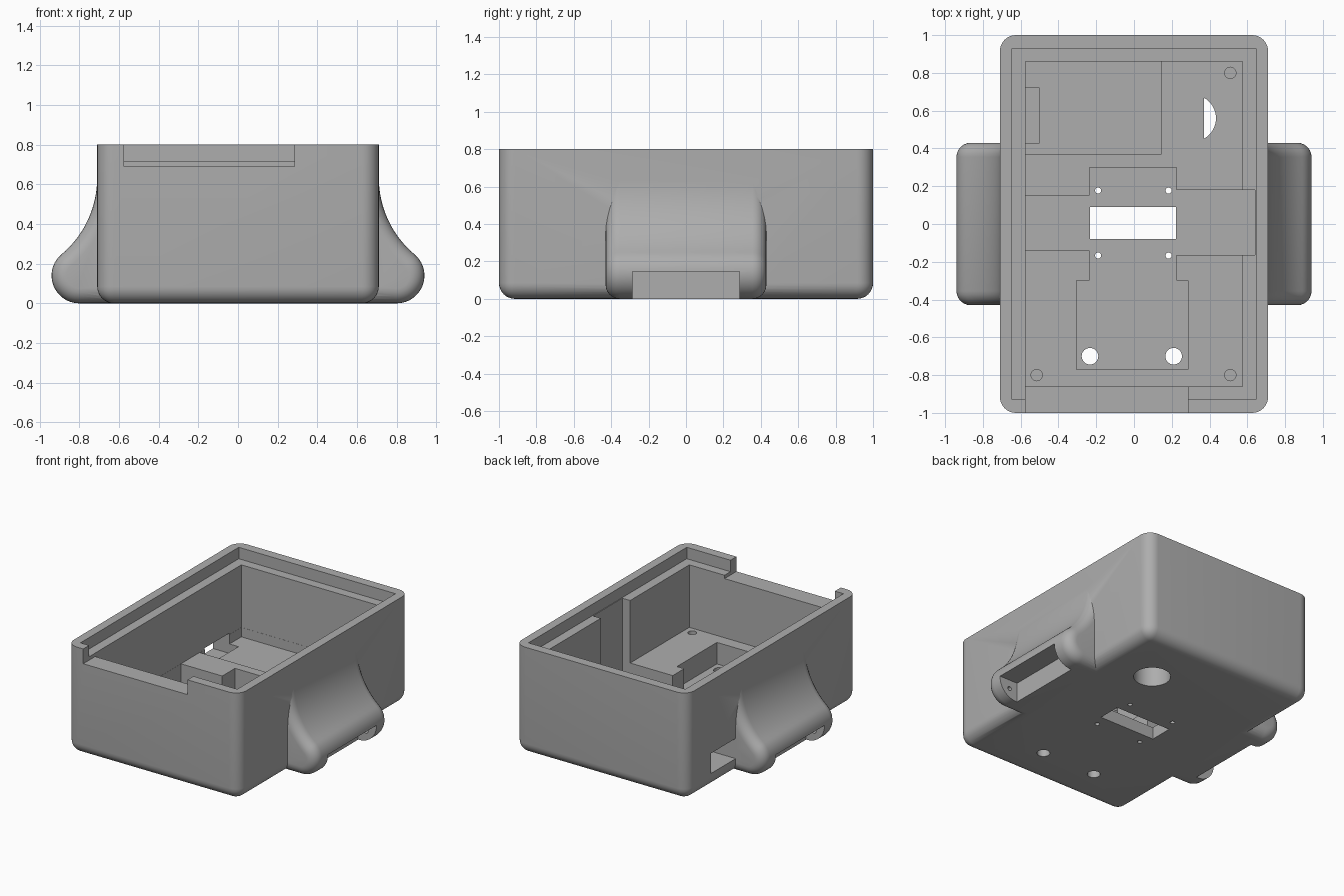
import bpy, bmesh, math
from mathutils import Matrix

default = bpy.data.objects.get("Cube")
if default:
    bpy.data.objects.remove(default, do_unlink=True)

grey = bpy.data.materials.new("plain grey")
grey.use_nodes = True
colour = (0.42, 0.42, 0.42, 1)
grey.diffuse_color = colour
grey.node_tree.nodes["Principled BSDF"].inputs["Base Color"].default_value = colour


def make_object(name, bm):
    bmesh.ops.recalc_face_normals(bm, faces=bm.faces)
    mesh = bpy.data.meshes.new(name)
    bm.to_mesh(mesh)
    bm.free()
    mesh.materials.append(grey)
    obj = bpy.data.objects.new(name, mesh)
    bpy.context.collection.objects.link(obj)
    return obj


def box_mesh(x0, x1, y0, y1, z0, z1):
    bm = bmesh.new()
    centre = Matrix.Translation(((x0 + x1) / 2, (y0 + y1) / 2, (z0 + z1) / 2))
    size = Matrix.Diagonal((x1 - x0, y1 - y0, z1 - z0, 1))
    bmesh.ops.create_cube(bm, size=1, matrix=centre @ size)
    return bm


def prism_mesh(points, depth):
    """Extrude a closed profile of 3D points along the depth vector."""
    bm = bmesh.new()
    face = bm.faces.new([bm.verts.new(p) for p in points])
    side = bmesh.ops.extrude_face_region(bm, geom=[face])["geom"]
    bmesh.ops.translate(bm, vec=depth, verts=[v for v in side if isinstance(v, bmesh.types.BMVert)])
    return bm


def arc(cx, cz, r, start, end, steps):
    angles = [math.radians(start + (end - start) * i / steps) for i in range(steps + 1)]
    return [(cx + r * math.cos(a), cz + r * math.sin(a)) for a in angles]


def combine(target, other, operation):
    mod = target.modifiers.new(operation, 'BOOLEAN')
    mod.operation, mod.solver, mod.object = operation, 'EXACT', other
    bpy.context.view_layer.objects.active = target
    bpy.ops.object.modifier_apply(modifier=mod.name)
    bpy.data.objects.remove(other, do_unlink=True)


def cut_box(*bounds):
    combine(case, make_object("cutter", box_mesh(*bounds)), 'DIFFERENCE')


def cut_hole(x, y, r, z0, z1):
    ring = [(px, py, z0) for px, py in arc(x, y, r, 0, 360, 32)[:-1]]
    combine(case, make_object("cutter", prism_mesh(ring, (0, 0, z1 - z0))), 'DIFFERENCE')


# Case shell with rounded upright and bottom edges
bm = box_mesh(-0.71, 0.71, -1, 1, 0, 0.8)
soft = [e for e in bm.edges if min(v.co.z for v in e.verts) < 0.1]
bmesh.ops.bevel(bm, geom=soft, offset=0.085, segments=8, profile=0.5, affect='EDGES')
case = make_object("case", bm)

# Side lugs: flared profile ending in a round nub, with filleted ends
profile = [(0.6, 0), (0.8, 0)]
profile += arc(0.8, 0.14, 0.14, -90, 50, 20)[1:]
profile += arc(1.214, 0.633, 0.504, 230, 180, 16)[1:]
profile += [(0.708, 0.72), (0.6, 0.72)]
for side in (1, -1):
    bm = prism_mesh([(side * x, -0.43, z) for x, z in profile], (0, 0.86, 0))
    ends = [e for e in bm.edges if abs(e.verts[0].co.y - e.verts[1].co.y) < 0.01]
    bmesh.ops.bevel(bm, geom=ends, offset=0.075, segments=6, profile=0.5, affect='EDGES', clamp_overlap=False)
    combine(case, make_object("lug", bm), 'UNION')

# Lug slots and their pin holes
for side in (1, -1):
    x0, x1 = sorted((side * 0.79, side * 1.1))
    cut_box(x0, x1, -0.285, 0.285, -0.1, 0.145)
    ring = [(side * x, -0.34, z) for x, z in arc(0.855, 0.08, 0.016, 0, 360, 16)[:-1]]
    combine(case, make_object("pin_cutter", prism_mesh(ring, (0, 0.68, 0))), 'DIFFERENCE')

# Main cavity, lid recess and front notch
cut_box(-0.575, 0.575, -0.86, 0.86, 0.25, 1)
cut_box(-0.645, 0.645, -0.93, 0.93, 0.715, 1)
cut_box(-0.574, 0.285, -1.1, -0.8, 0.69, 1)

# Floor pockets
FLOOR = 0.09
cut_box(-0.235, 0.225, -0.32, 0.3, FLOOR, 0.5)
cut_box(-0.305, 0.285, -0.77, -0.3, FLOOR, 0.5)
cut_box(-0.574, -0.2, -0.14, 0.15, FLOOR, 0.5)
cut_box(0.2, 0.64, -0.165, 0.18, FLOOR, 0.9)
cut_box(-0.574, 0.145, 0.37, 0.859, 0.18, 0.5)

# Side port
cut_box(-0.9, -0.5, 0.43, 0.72, 0.11, 0.26)

# Rectangular opening and mounting holes through the base
cut_box(-0.233, 0.223, -0.08, 0.09, -0.1, 0.2)
for x in (-0.19, 0.183):
    for y in (-0.167, 0.177):
        cut_hole(x, y, 0.016, -0.1, 0.2)
for x in (-0.233, 0.21):
    cut_hole(x, -0.7, 0.044, -0.1, 0.2)

# Blind screw holes in the floor
for x, y in ((-0.515, -0.8), (0.51, -0.8), (0.51, 0.8)):
    cut_hole(x, y, 0.03, 0.1, 0.4)

# Round base opening that narrows to a half moon
cut_hole(0.31, 0.56, 0.125, -0.1, 0.16)
moon = [(x, y, 0.1) for x, y in arc(0.31, 0.56, 0.124, -61, 61, 16)]
combine(case, make_object("moon_cutter", prism_mesh(moon, (0, 0, 0.3))), 'DIFFERENCE')

# Smooth curved surfaces, keep machined edges crisp
bpy.ops.object.select_all(action='DESELECT')
case.select_set(True)
bpy.context.view_layer.objects.active = case
bpy.ops.object.shade_smooth_by_angle(angle=math.radians(30))
